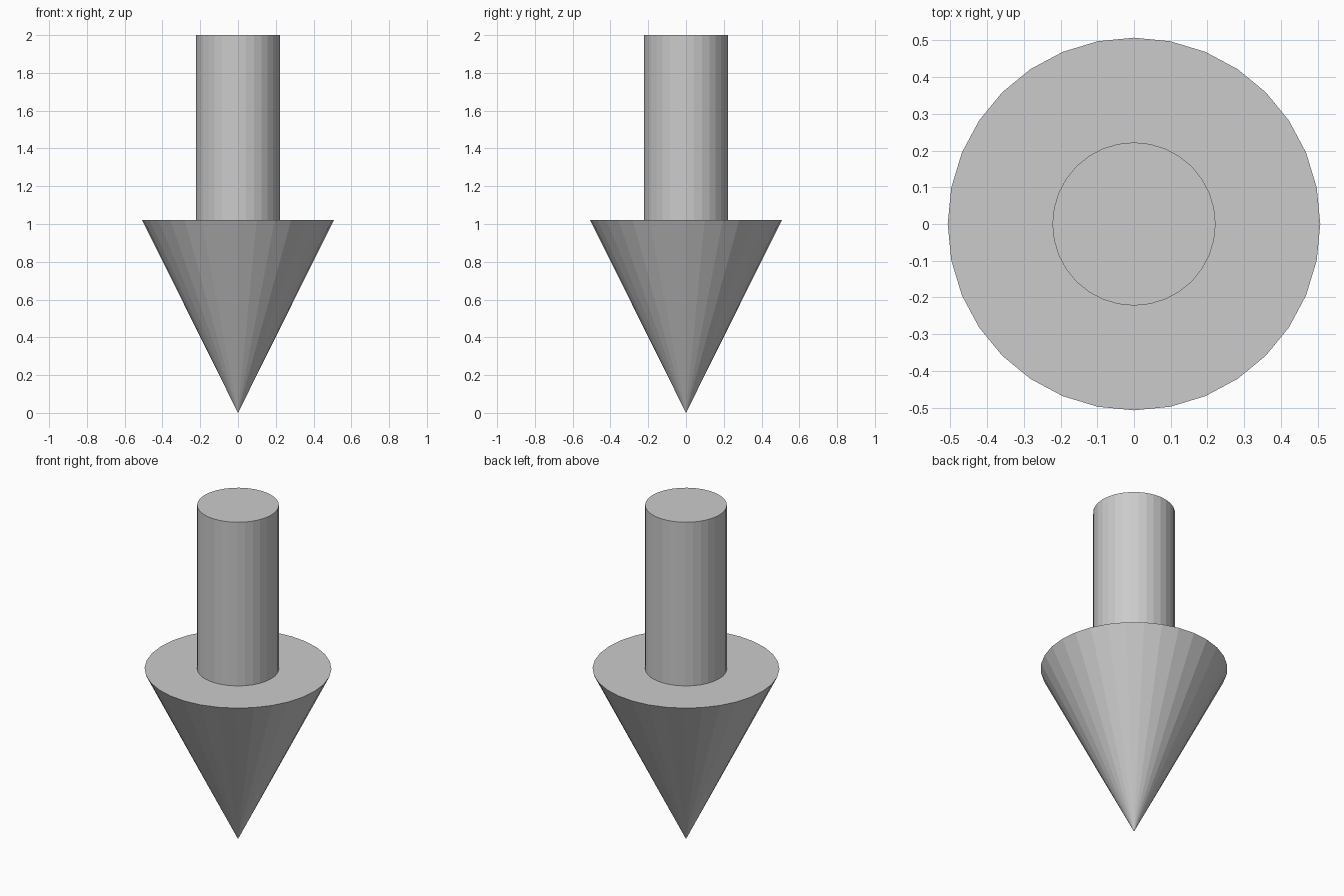
import bpy

if "Cube" in bpy.data.objects:
    bpy.data.objects.remove(bpy.data.objects["Cube"])

SIDES = 32
HEAD_H, HEAD_R = 1.02, 0.507
SHAFT_R, TOP = 0.222, 2.0

# Arrow head: cone with its point down on z = 0
bpy.ops.mesh.primitive_cone_add(vertices=SIDES, radius1=0, radius2=HEAD_R,
                                depth=HEAD_H, location=(0, 0, HEAD_H / 2))
bpy.context.object.name = "arrow_head"

# Shaft: cylinder standing on the flat top of the head
bpy.ops.mesh.primitive_cylinder_add(vertices=SIDES, radius=SHAFT_R, depth=TOP - HEAD_H,
                                    location=(0, 0, (TOP + HEAD_H) / 2))
bpy.context.object.name = "arrow_shaft"
